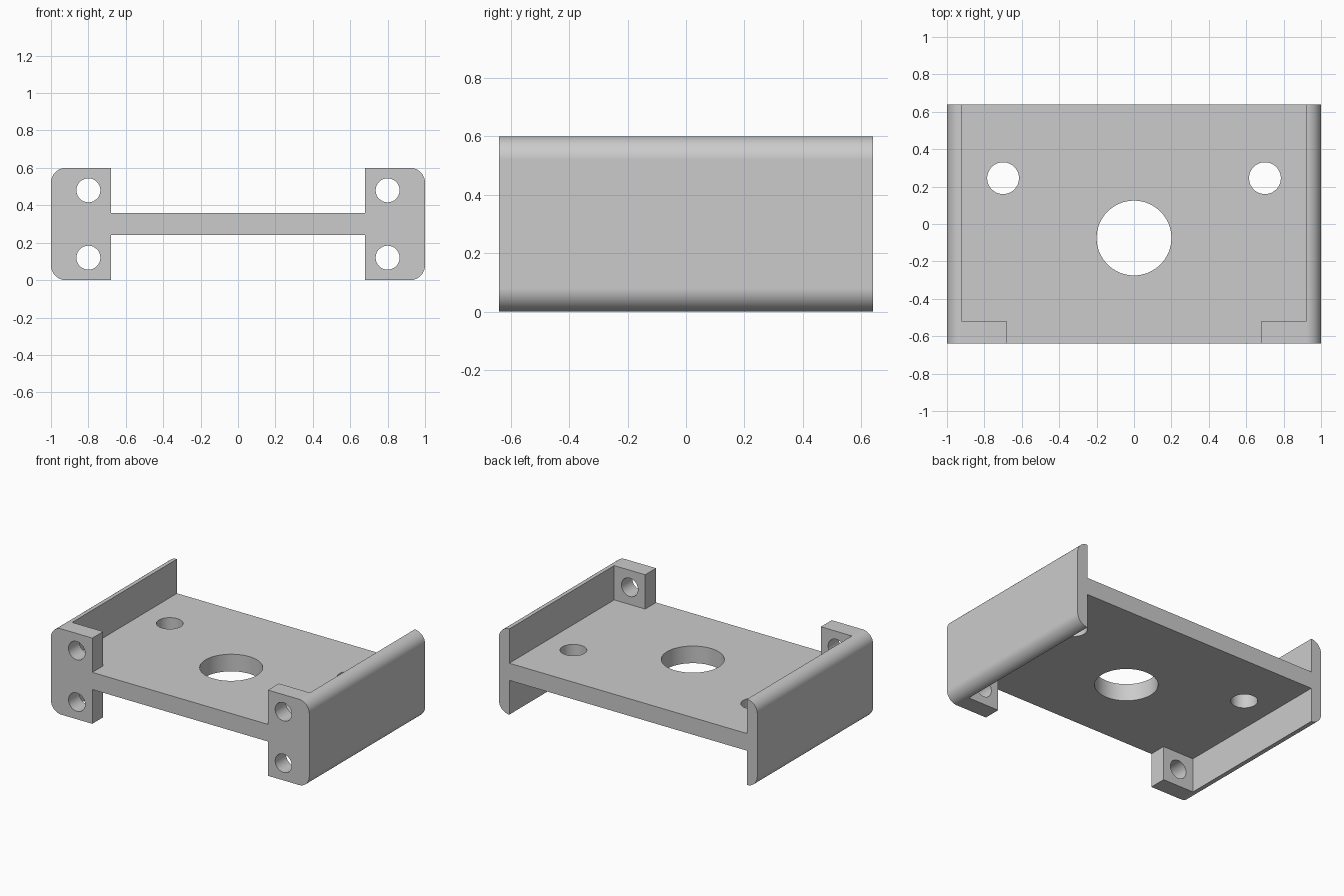
import bpy, bmesh, math
from mathutils import Vector

if "Cube" in bpy.data.objects:
    bpy.data.objects.remove(bpy.data.objects["Cube"], do_unlink=True)

HALF_W, HALF_D, HEIGHT = 1.0, 0.64, 0.6
WALL, TAB_DEPTH, TAB_INNER = 0.08, 0.12, 0.68
PLATE_LOW, PLATE_HIGH = 0.24, 0.36
CORNER = 0.08

grey = bpy.data.materials.new("plain grey")
grey.use_nodes = True
colour = (0.6, 0.6, 0.6, 1)
grey.diffuse_color = colour
grey.node_tree.nodes["Principled BSDF"].inputs["Base Color"].default_value = colour


def prism(name, points, direction):
    """Solid made by extruding a closed loop of points along a direction."""
    bm = bmesh.new()
    face = bm.faces.new([bm.verts.new(p) for p in points])
    new = bmesh.ops.extrude_face_region(bm, geom=[face])["geom"]
    verts = [v for v in new if isinstance(v, bmesh.types.BMVert)]
    bmesh.ops.translate(bm, verts=verts, vec=direction)
    bmesh.ops.recalc_face_normals(bm, faces=bm.faces)
    mesh = bpy.data.meshes.new(name)
    bm.to_mesh(mesh)
    bm.free()
    mesh.materials.append(grey)
    obj = bpy.data.objects.new(name, mesh)
    bpy.context.collection.objects.link(obj)
    return obj


def arc(cx, cz, radius, start, sweep, steps):
    angles = [start + sweep * i / steps for i in range(steps + 1)]
    return [(cx + radius * math.cos(a), cz + radius * math.sin(a)) for a in angles]


def hole(name, a, b, radius, along_y=False):
    """Round cutter, upright or running front to back through a tab."""
    circle = arc(a, b, radius, 0, math.tau, 64)[:-1]
    if along_y:
        return prism(name, [(x, -0.8, z) for x, z in circle], Vector((0, 0.4, 0)))
    return prism(name, [(x, y, -0.1) for x, y in circle], Vector((0, 0, 1)))


# Block with rounded long edges
outline = []
for i, (sx, sz) in enumerate([(1, 1), (-1, 1), (-1, -1), (1, -1)]):
    outline += arc(sx * (HALF_W - CORNER), HEIGHT / 2 + sz * (HEIGHT / 2 - CORNER),
                   CORNER, i * math.pi / 2, math.pi / 2, 16)
bracket = prism("mounting_bracket", [(x, -HALF_D, z) for x, z in outline],
                Vector((0, 2 * HALF_D, 0)))

# Pockets above and below the plate, narrower between the front tabs
inner, step = HALF_W - WALL, -HALF_D + TAB_DEPTH
half = [(TAB_INNER, -0.8), (TAB_INNER, step), (inner, step), (inner, 0.8)]
pocket = half + [(-x, y) for x, y in reversed(half)]
cutters = [
    prism("upper_pocket", [(x, y, PLATE_HIGH) for x, y in pocket], Vector((0, 0, 0.5))),
    prism("lower_pocket", [(x, y, PLATE_LOW) for x, y in pocket], Vector((0, 0, -0.5))),
    hole("centre_hole", 0, -0.075, 0.2),
]

# Plate holes and tab holes on both sides
for side in (-1, 1):
    cutters.append(hole("plate_hole", side * 0.7, 0.245, 0.085))
    for z in (0.12, 0.48):
        cutters.append(hole("tab_hole", side * 0.8, z, 0.064, along_y=True))

bpy.ops.object.select_all(action="DESELECT")
bpy.context.view_layer.objects.active = bracket
bracket.select_set(True)
for cutter in cutters:
    cutter.hide_render = True
    mod = bracket.modifiers.new("cut", "BOOLEAN")
    mod.operation, mod.solver, mod.object = "DIFFERENCE", "EXACT", cutter
    bpy.ops.object.modifier_apply(modifier=mod.name)
    bpy.data.objects.remove(cutter, do_unlink=True)

# Smooth rounds, crisp edges, flat faces kept flat
bpy.ops.object.shade_smooth_by_angle(angle=math.radians(30))
weighted = bracket.modifiers.new("flat faces", "WEIGHTED_NORMAL")
weighted.keep_sharp = True
